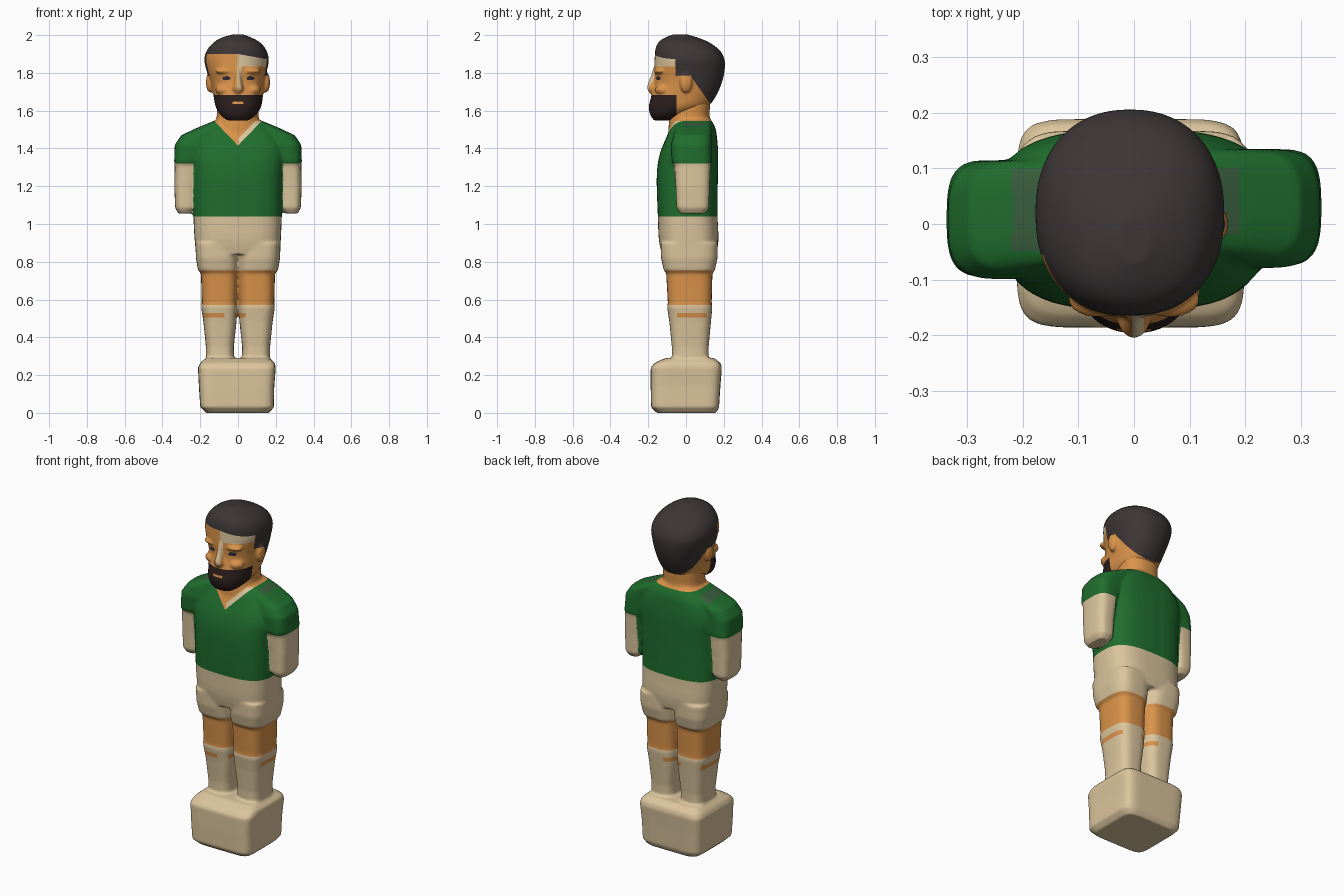
import bpy, bmesh, math
from mathutils import Matrix

COLOURS = {  # linear values
    "cream": (0.71, 0.56, 0.335), "skin_orange": (0.70, 0.29, 0.068),
    "shirt_green": (0.014, 0.155, 0.027), "hair_charcoal": (0.046, 0.036, 0.037),
    "beard_brown": (0.026, 0.014, 0.013), "eye_dark": (0.03, 0.025, 0.04),
    "faded_green": (0.04, 0.11, 0.047),
}
NAMES = list(COLOURS)
MATS = []
for n, c in COLOURS.items():
    m = bpy.data.materials.new(n)
    m.diffuse_color = (*c, 1)
    MATS.append(m)


def spline(rows, steps):
    """Catmull-Rom refinement of the section rows."""
    out = []
    for i in range(len(rows) - 1):
        p0, p1, p2 = rows[max(i - 1, 0)], rows[i], rows[i + 1]
        p3 = rows[min(i + 2, len(rows) - 1)]
        for s in range(steps):
            t = s / steps
            out.append([0.5 * (2 * b + (c - a) * t + (2 * a - 5 * b + 4 * c - d) * t * t
                        + (3 * b - a - 3 * c + d) * t ** 3)
                        for a, b, c, d in zip(p0, p1, p2, p3)])
    return out + [rows[-1]]


def loft(bm, rows, power=3.0, steps=1, side=1, dy=0.0, seg=40):
    """Stack of superellipse sections, each row is z, x0, x1, y0, y1."""
    rings = []
    for z, x0, x1, y0, y1 in (spline(rows, steps) if steps > 1 else rows):
        ring = []
        for i in range(seg):
            a = 2 * math.pi * i / seg * side
            c, s = math.cos(a), math.sin(a)
            u = math.copysign(abs(c) ** (2 / power), c)
            v = math.copysign(abs(s) ** (2 / power), s)
            x = (x0 + x1) / 2 + (x1 - x0) / 2 * u * side
            ring.append(bm.verts.new((side * x, (y0 + y1) / 2 + (y1 - y0) / 2 * v + dy, z)))
        rings.append(ring)
    for a, b in zip(rings, rings[1:]):
        for i in range(seg):
            j = (i + 1) % seg
            bm.faces.new((a[i], a[j], b[j], b[i]))
    bm.faces.new(rings[0][::-1])
    bm.faces.new(rings[-1])


def ball(bm, loc, size):
    mat = Matrix.Translation(loc) @ Matrix.Diagonal((*size, 1))
    bmesh.ops.create_uvsphere(bm, u_segments=20, v_segments=14, radius=1, matrix=mat)


def fuse(name, bm, voxel, rounds, cuts, rule):
    """Melt the pieces into one skin, cut clean colour lines, paint by rule."""
    bmesh.ops.recalc_face_normals(bm, faces=bm.faces)
    mesh = bpy.data.meshes.new(name)
    bm.to_mesh(mesh)
    bm.free()
    ob = bpy.data.objects.new(name, mesh)
    bpy.context.collection.objects.link(ob)
    rem = ob.modifiers.new("melt", 'REMESH')
    rem.mode = 'VOXEL'
    rem.voxel_size = voxel
    smo = ob.modifiers.new("soften", 'SMOOTH')
    smo.factor = 0.5
    smo.iterations = rounds
    deps = bpy.context.evaluated_depsgraph_get()
    new = bpy.data.meshes.new_from_object(ob.evaluated_get(deps))
    ob.modifiers.clear()
    ob.data = new
    new.materials.clear()
    for m in MATS:
        new.materials.append(m)
    bm = bmesh.new()
    bm.from_mesh(new)
    for co, no in cuts:
        bmesh.ops.bisect_plane(bm, geom=bm.verts[:] + bm.edges[:] + bm.faces[:],
                               dist=0.0005, plane_co=co, plane_no=no)
    bm.normal_update()
    for f in bm.faces:
        f.smooth = True
        f.material_index = NAMES.index(rule(*f.calc_center_median(), f.normal))
    bm.to_mesh(new)
    bm.free()
    return ob


# ---------- body: base block, legs, shorts, shirt, arms, neck ----------
bm = bmesh.new()
loft(bm, [(0.0, -0.17, 0.165, -0.155, 0.16), (0.03, -0.2, 0.19, -0.185, 0.175),
          (0.14, -0.207, 0.192, -0.187, 0.182), (0.24, -0.212, 0.2, -0.187, 0.19),
          (0.265, -0.2, 0.195, -0.165, 0.182), (0.29, -0.17, 0.165, -0.11, 0.15)], 7)
for s in (1, -1):
    # leg with sock cuff and shorts hem
    loft(bm, [(0.2, 0.02, 0.168, -0.075, 0.12), (0.35, 0.022, 0.17, -0.075, 0.12),
              (0.48, 0.008, 0.183, -0.088, 0.132), (0.56, 0.003, 0.195, -0.1, 0.14),
              (0.58, 0.005, 0.192, -0.096, 0.136), (0.74, 0.0, 0.196, -0.105, 0.14),
              (0.755, -0.003, 0.212, -0.118, 0.153), (0.82, -0.005, 0.223, -0.132, 0.167),
              (0.9, -0.005, 0.225, -0.135, 0.168)], 3.2, side=s)
    # arm and shoulder
    loft(bm, [(1.055, 0.25, 0.315, -0.03, 0.1), (1.085, 0.225, 0.333, -0.05, 0.122),
              (1.2, 0.22, 0.337, -0.055, 0.125), (1.31, 0.2, 0.335, -0.062, 0.13),
              (1.33, 0.19, 0.338, -0.075, 0.135), (1.42, 0.12, 0.335, -0.08, 0.135),
              (1.47, 0.08, 0.3, -0.068, 0.135), (1.51, 0.05, 0.215, -0.055, 0.135),
              (1.545, 0.03, 0.13, -0.04, 0.125)], 3.2, side=s,
         dy=0.0 if s > 0 else -0.02)
# shorts top and shirt
loft(bm, [(0.84, -0.222, 0.222, -0.128, 0.162), (0.92, -0.23, 0.227, -0.144, 0.172),
          (1.04, -0.236, 0.232, -0.149, 0.167), (1.2, -0.238, 0.236, -0.155, 0.168),
          (1.3, -0.242, 0.24, -0.152, 0.17), (1.38, -0.25, 0.25, -0.136, 0.17),
          (1.45, -0.23, 0.23, -0.108, 0.165), (1.51, -0.18, 0.18, -0.082, 0.155),
          (1.555, -0.11, 0.11, -0.06, 0.13)], 3.0, 3)
# neck
loft(bm, [(1.4, -0.125, 0.12, -0.1, 0.13), (1.52, -0.118, 0.113, -0.092, 0.13),
          (1.58, -0.112, 0.108, -0.085, 0.125), (1.7, -0.11, 0.11, -0.08, 0.13)], 2.3)


def body_colour(x, y, z, n):
    if z < 0.572:
        patch = (abs(x) > 0.14 and -0.05 < y < 0.11) or (y < 0 and (x < -0.07 or -0.02 < x < 0.04)) \
            or (y > 0 and -0.06 < x < 0.06)
        return "skin_orange" if patch and 0.505 < z < 0.53 else "cream"
    if z < 0.755:
        return "skin_orange"
    if z < 1.04 or (z < 1.32 and abs(x) > 0.237):
        return "cream"
    neckline = min(1.545, 1.415 + 1.04 * abs(x)) if y < 0 else 1.545
    if z > neckline:
        strip = y < 0 and x > 0 and z < neckline + 0.035 and z < 1.545
        return "cream" if strip else "skin_orange"
    if n.z > 0.3 and ((0.15 < x < 0.19 and -0.02 < y < 0.1) or (-0.22 < x < -0.16 and -0.05 < y < 0.1)):
        return "faded_green"
    return "shirt_green"


levels = [((0, 0, z), (0, 0, 1)) for z in (0.505, 0.53, 0.572, 0.755, 1.04, 1.32, 1.545)]
vee = [((0, 0, z), (-1.04 * s, 0, 1)) for s, z in ((1, 1.415), (-1, 1.415), (1, 1.45))]
fuse("player_body", bm, 0.0075, 6, levels + vee, body_colour)

# ---------- head: skull, ears, nose ----------
bm = bmesh.new()
loft(bm, [(1.548, -0.055, 0.055, -0.168, -0.085), (1.575, -0.09, 0.092, -0.188, -0.01),
          (1.62, -0.118, 0.122, -0.197, 0.11), (1.68, -0.13, 0.132, -0.183, 0.16),
          (1.75, -0.147, 0.142, -0.165, 0.19), (1.81, -0.166, 0.153, -0.168, 0.204),
          (1.87, -0.178, 0.163, -0.166, 0.204), (1.92, -0.164, 0.15, -0.163, 0.178),
          (1.96, -0.13, 0.118, -0.147, 0.125), (1.985, -0.09, 0.075, -0.115, 0.068),
          (2.003, -0.03, 0.03, -0.07, 0.01)], 2.25, 4, seg=56)
loft(bm, [(1.69, -0.022, 0.022, -0.19, -0.12), (1.715, -0.032, 0.032, -0.205, -0.12),
          (1.74, -0.024, 0.024, -0.203, -0.12), (1.79, -0.016, 0.016, -0.184, -0.12),
          (1.83, -0.018, 0.018, -0.172, -0.12)], 2.0, 2, seg=24)
for s in (1, -1):
    ball(bm, (s * 0.147, 0.0, 1.75), (0.023, 0.034, 0.055))     # ear
    ball(bm, (s * 0.065, -0.135, 1.81), (0.055, 0.034, 0.018))  # brow
    ball(bm, (s * 0.075, -0.12, 1.71), (0.045, 0.045, 0.03))    # cheek


def head_colour(x, y, z, n):
    # hairline: forehead, temple, then sloping behind the ear to the nape
    top = 1.9 - 0.18 * max(x, 0)
    if y > 0.03:
        line = max(1.632, 1.775 - 1.4 * (y - 0.03))
    elif y > -0.055:
        line = 1.785
    else:
        line = top
    if z > line:
        return "hair_charcoal"
    if y < -0.05 and z < 1.684:
        lips = abs(x) < 0.032 and abs(z - 1.641) < 0.006 and y < -0.1
        return "skin_orange" if lips else "beard_brown"
    if y < -0.06:
        for ex in (-0.062, 0.066):
            if ((x - ex) / 0.021) ** 2 + ((z - 1.772) / 0.011) ** 2 < 1:
                return "eye_dark"
        # pale forehead and nose ridge
        if (x > 0 and z > 1.835) or (-0.003 < x < 0.018 and z > 1.71):
            return "cream"
    return "skin_orange"


cuts = [((0, 0, z), (0, 0, 1)) for z in (1.684, 1.785, 1.835, 1.9)]
cuts += [((0, -0.055, 0), (0, 1, 0)), ((0, -0.05, 0), (0, 1, 0)), ((0, 0.03, 0), (0, 1, 0)),
         ((0, 0.03, 1.775), (0, 1.4, 1)), ((0, 0, 1.9), (0.18, 0, 1))]
fuse("player_head", bm, 0.0055, 7, cuts, head_colour)
